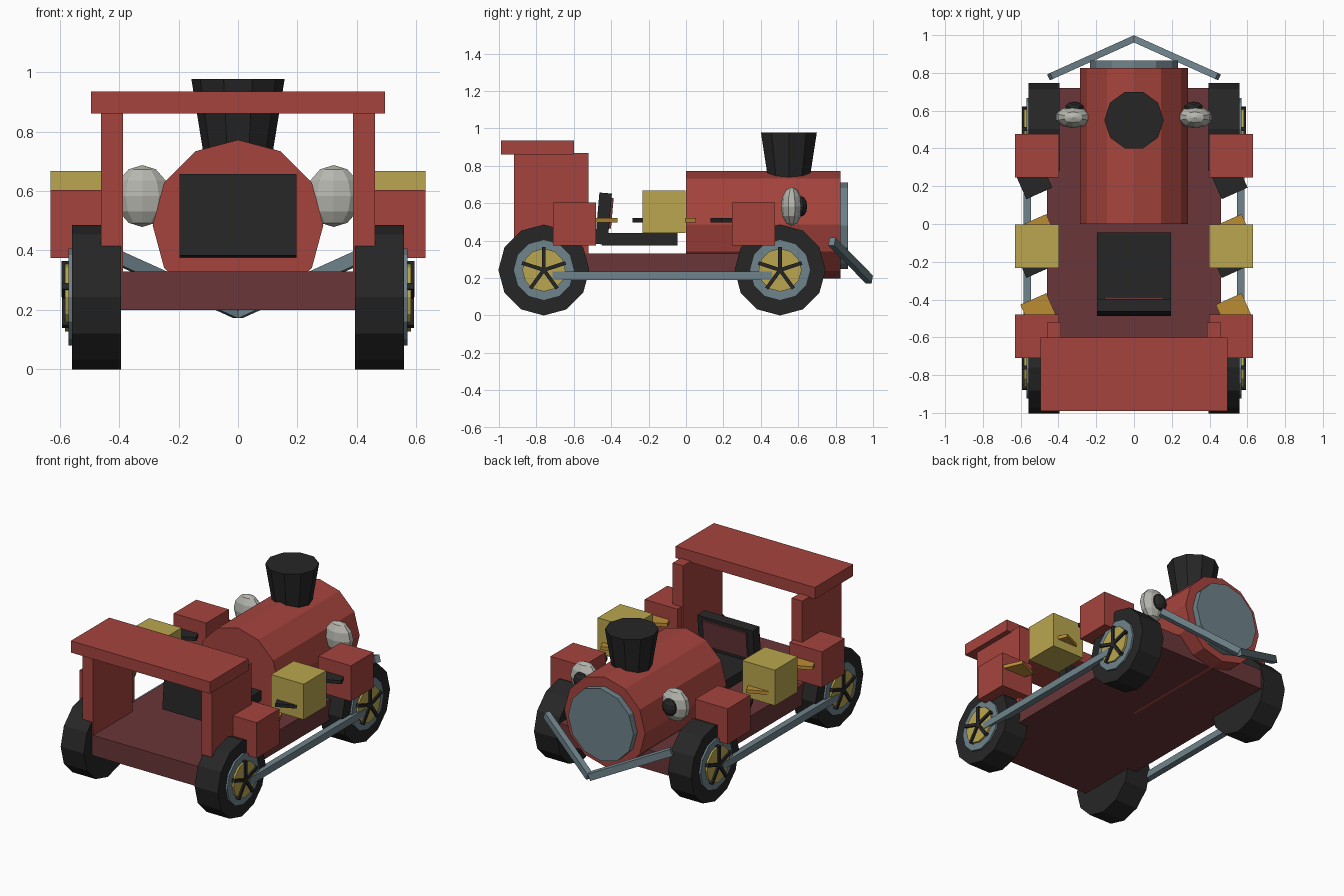
import bpy, math
from mathutils import Vector, Matrix

if "Cube" in bpy.data.objects:
    bpy.data.objects.remove(bpy.data.objects["Cube"])


def mat(name, r, g, b):
    m = bpy.data.materials.new(name)
    lin = [((c / 255 + 0.055) / 1.055) ** 2.4 for c in (r, g, b)]
    m.diffuse_color = (*lin, 1)
    m.use_nodes = True
    m.node_tree.nodes["Principled BSDF"].inputs["Base Color"].default_value = m.diffuse_color
    return m


RED = mat("red paint", 166, 68, 61)
MAROON = mat("dark red", 106, 54, 56)
BLACK = mat("black", 38, 38, 38)
STEEL = mat("blue grey steel", 110, 131, 139)
GOLD = mat("gold", 186, 166, 78)
SILVER = mat("silver", 182, 182, 175)
ORANGE = mat("orange brass", 188, 140, 52)


def finish(name, material):
    o = bpy.context.object
    o.name = name
    o.data.materials.append(material)
    return o


def box(name, x, y, z, material, rot=(0, 0, 0)):
    """Box from (min, max) ranges, turned about its own centre."""
    c = [(a + b) / 2 for a, b in (x, y, z)]
    bpy.ops.mesh.primitive_cube_add(size=1, location=c, rotation=rot)
    o = finish(name, material)
    o.scale = [b - a for a, b in (x, y, z)]
    return o


def cyl(name, r, depth, loc, material, axis, sides=12, r2=None):
    """Cylinder or cone along x, y or z, with a corner pointing up if lying."""
    rot = {"x": Matrix.Rotation(math.pi / 2, 4, "Y"),
           "y": Matrix.Rotation(math.pi / 2, 4, "X"),
           "z": Matrix.Rotation(math.pi / 2, 4, "Z")}[axis]
    bpy.ops.mesh.primitive_cone_add(vertices=sides, radius1=r, radius2=r if r2 is None else r2,
                                    depth=depth, location=loc, rotation=rot.to_euler())
    return finish(name, material)


def ball(name, loc, size, material):
    bpy.ops.mesh.primitive_uv_sphere_add(segments=10, ring_count=6, radius=1, location=loc)
    o = finish(name, material)
    o.scale = size
    return o


def bar(name, a, b, w, h, material):
    """Square bar between two points."""
    a, b = Vector(a), Vector(b)
    d = b - a
    bpy.ops.mesh.primitive_cube_add(size=1, location=(a + b) / 2,
                                    rotation=d.to_track_quat("Y", "Z").to_euler())
    o = finish(name, material)
    o.scale = (w, d.length, h)
    return o


def span(s, a, b):
    return (a, b) if s > 0 else (-b, -a)


# Body
box("chassis", (-0.46, 0.46), (-0.92, 0.72), (0.2, 0.33), MAROON)
cyl("boiler", 0.287, 0.825, (0, 0.4125, 0.485), RED, "y")
cyl("boiler_front_plate", 0.232, 0.06, (0, 0.835, 0.48), STEEL, "y")
cyl("chimney", 0.112, 0.277, (0, 0.55, 0.8385), BLACK, "z", 10, 0.157)
box("roof", (-0.495, 0.495), (-0.99, -0.6), (0.86, 0.935), RED)

# Seat
box("seat_cushion", (-0.197, 0.197), (-0.45, -0.045), (0.375, 0.44), BLACK)
tilt = (math.radians(-5), 0, 0)
box("seat_back", (-0.197, 0.197), (-0.475, -0.408), (0.38, 0.655), BLACK, tilt)
box("seat_back_panel", (-0.155, 0.155), (-0.42, -0.394), (0.465, 0.63), MAROON, tilt)

for s, side in ((1, "right"), (-1, "left")):
    # Cab walls, headlights and front bumper
    box(f"cab_wall_{side}", span(s, 0.386, 0.46), (-0.92, -0.522), (0.33, 0.868), RED)
    ball(f"headlight_{side}", (s * 0.322, 0.565, 0.583), (0.096, 0.058, 0.104), SILVER)
    ball(f"headlight_lens_{side}", (s * 0.316, 0.615, 0.583), (0.05, 0.033, 0.055), BLACK)
    bar(f"bumper_{side}", (s * 0.445, 0.78, 0.395), (0, 0.98, 0.193), 0.035, 0.045, STEEL)

    # Wheels with ring, hub and five spokes
    for y, end in ((-0.76, "rear"), (0.503, "front")):
        tag = f"{end}_{side}"
        cyl(f"tyre_{tag}", 0.243, 0.164, (s * 0.476, y, 0.243), BLACK, "x")
        cyl(f"wheel_ring_{tag}", 0.163, 0.05, (s * 0.545, y, 0.243), STEEL, "x")
        cyl(f"wheel_hub_{tag}", 0.115, 0.05, (s * 0.557, y, 0.243), GOLD, "x")
        for i in range(5):
            a = math.tau * i / 5
            bar(f"spoke_{tag}_{i + 1}", (s * 0.572, y, 0.243),
                (s * 0.572, y + 0.122 * math.sin(a), 0.243 + 0.122 * math.cos(a)),
                0.042 if i == 0 else 0.041, 0.02, BLACK)
            # keep the wide side of the spoke along x
            o = bpy.context.object
            o.rotation_euler = (math.pi / 2 - a, 0, 0)
    box(f"coupling_rod_{side}", span(s, 0.545, 0.586), (-0.715, 0.46), (0.19, 0.235), STEEL)

    # Side boxes
    for name, y, z, m in (("front_box", 0.246, 0.375, RED), ("middle_box", -0.233, 0.44, GOLD),
                          ("rear_box", -0.71, 0.375, RED)):
        box(f"{name}_{side}", span(s, 0.398, 0.63), (y, y + 0.23), (z, z + 0.228), m)

    # Slanted coupling plates: y of the exposed edge, direction it points, colour
    turn = math.radians(24)
    for i, (y, d, m) in enumerate(((0.162, -1, BLACK), (0.022, 1, ORANGE),
                                   (-0.255, -1, BLACK), (-0.397, 1, ORANGE))):
        cx = s * 0.517 - d * 0.016 + d * 0.07 * math.sin(turn)
        cy = y - d * 0.07 * math.cos(turn)
        box(f"coupling_plate_{side}_{i + 1}", (cx - 0.075, cx + 0.075), (cy - 0.07, cy + 0.07),
            (0.498, 0.52), m, (0, 0, turn))
